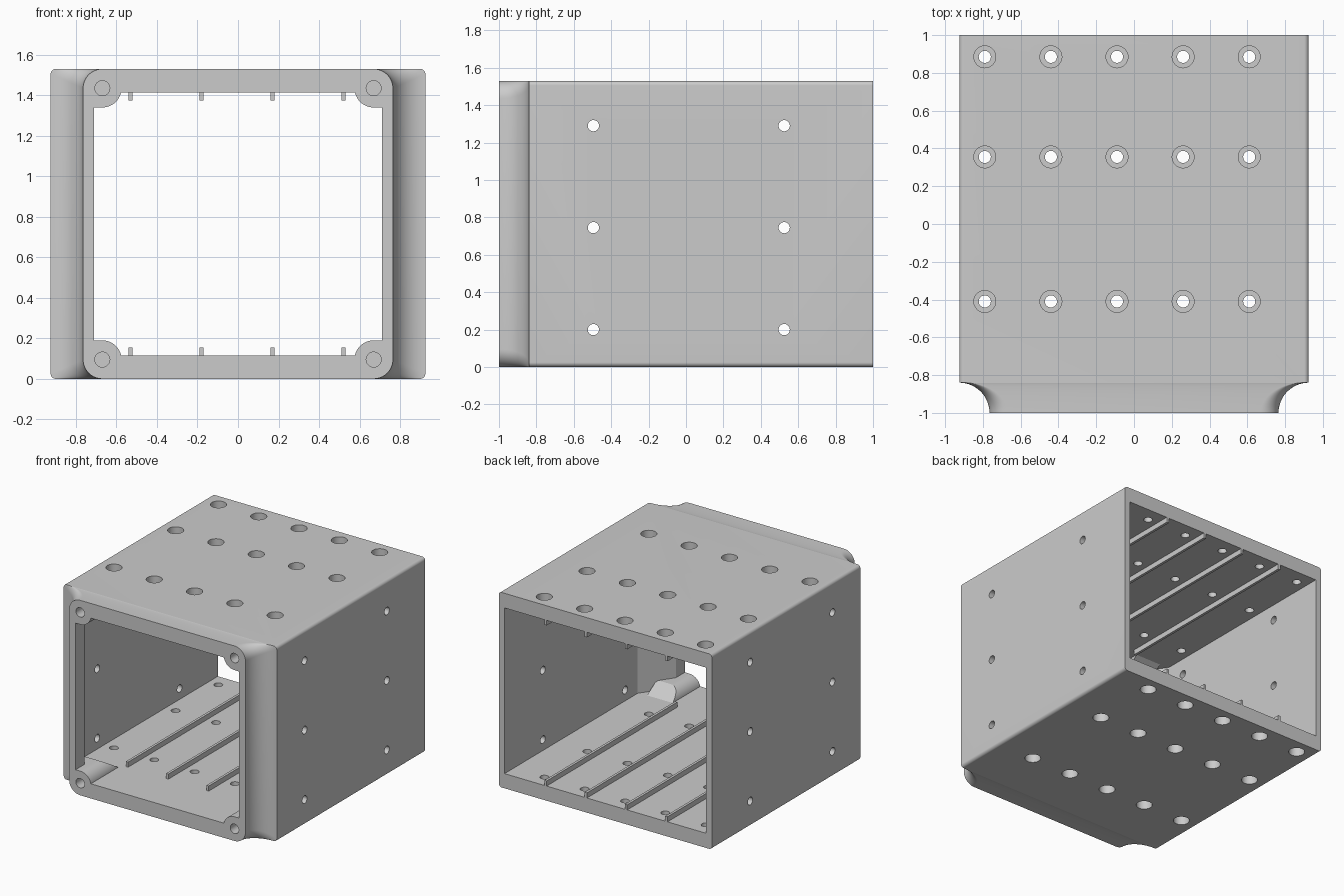
import bpy, bmesh, math
from mathutils import Vector

if "Cube" in bpy.data.objects:
    bpy.data.objects.remove(bpy.data.objects["Cube"])

W, H = 0.925, 1.53            # half width, height
FLOOR, CEIL = 0.115, 1.415    # inner floor and ceiling
NECK, CUT = 0.765, 0.16       # half width at the front, radius of corner scoops

grey = bpy.data.materials.new("grey")
grey.diffuse_color = (0.6, 0.6, 0.6, 1)
grey.use_nodes = True
grey.node_tree.nodes["Principled BSDF"].inputs["Base Color"].default_value = grey.diffuse_color


def loft(bm, rings):
    """Skin a closed solid through rings of equal point count."""
    vs = [[bm.verts.new(p) for p in r] for r in rings]
    n = len(vs[0])
    for a, b in zip(vs, vs[1:]):
        for i in range(n):
            j = (i + 1) % n
            bm.faces.new((a[i], a[j], b[j], b[i]))
    bm.faces.new(vs[0][::-1])
    bm.faces.new(vs[-1])


def make(name, solids):
    bm = bmesh.new()
    for rings in solids:
        loft(bm, rings)
    bmesh.ops.recalc_face_normals(bm, faces=bm.faces[:])
    me = bpy.data.meshes.new(name)
    bm.to_mesh(me)
    bm.free()
    me.materials.append(grey)
    ob = bpy.data.objects.new(name, me)
    bpy.context.collection.objects.link(ob)
    return ob


def cut(ob, cutter):
    m = ob.modifiers.new("cut", "BOOLEAN")
    m.operation, m.solver, m.object = "DIFFERENCE", "EXACT", cutter
    bpy.context.view_layer.objects.active = ob
    bpy.ops.object.modifier_apply(modifier=m.name)
    bpy.data.objects.remove(cutter)


def rounded_ring(y, w, r, seg=10):
    """Rounded rectangle in the xz plane."""
    pts = []
    for k, (sx, top) in enumerate(((1, 1), (-1, 1), (-1, 0), (1, 0))):
        cx, cz = sx * (w - r), (H - r if top else r)
        for i in range(seg + 1):
            a = math.pi / 2 * (k + i / seg)
            pts.append((cx + r * math.cos(a), y, cz + r * math.sin(a)))
    return pts


def circle(center, axis, r, n=32):
    """Ring of points around an axis (0 = x, 1 = y, 2 = z)."""
    pts = []
    for i in range(n):
        a = 2 * math.pi * i / n
        p = [r * math.cos(a), r * math.sin(a)]
        p.insert(axis, 0)
        pts.append(Vector(center) + Vector(p))
    return pts


# Outer body: scooped front corners blending into the box
rings = []
for i in range(17):
    a = math.pi / 2 * i / 16
    w = W - CUT * math.cos(a)
    rings.append(rounded_ring(-1 + CUT * math.sin(a), w, 0.095 - 0.07 * (w - NECK) / CUT))
rings.append(rounded_ring(1, W, 0.025))
body = make("housing", [rings])

# Inner cavity narrowing to the front opening
plan = [(0.875, 1.1), (0.875, -0.65), (0.71, -0.89), (0.71, -1.1)]
plan += [(-x, y) for x, y in reversed(plan)]
cavity = make("cavity", [[[(x, y, z) for x, y in plan] for z in (FLOOR, CEIL)]])

# Screw bosses with sloped ends stay standing in the four front corners
bosses = []
for sx in (1, -1):
    for top in (0, 1):
        prof = [(0.8, -0.05), (0.8, 0.19)]
        prof += [(0.67 + 0.095 * math.cos(a), 0.095 + 0.095 * math.sin(a))
                 for a in (math.pi / 2 * (1 + i / 12) for i in range(13))]
        prof += [(0.575, -0.05)]
        bosses.append([[(sx * x, y0 + (0.19 - z) * s, H - z if top else z) for x, z in prof]
                       for y0, s in ((-1.2, 0), (-0.78, 1.6))])
cut(cavity, make("boss_blank", bosses))
cut(body, cavity)

# Drilled holes
holes = []
for sx in (1, -1):
    for z in (0.095, H - 0.095):          # blind screw holes in the bosses
        holes.append([circle((sx * 0.67, y, z), 1, 0.037) for y in (-1.1, -0.82)])
    for y in (-0.495, 0.525):             # side wall holes
        for z in (0.2, 0.745, 1.29):
            holes.append([circle((sx * x, y, z), 0, 0.03) for x in (0.8, 1.0)])
for x in (-0.79, -0.44, -0.09, 0.26, 0.61):   # counterbored holes, top and bottom
    for y in (0.885, 0.355, -0.41):
        for top in (0, 1):
            holes.append([circle((x, y, H - z if top else z), 2, r)
                          for z, r in ((-0.1, 0.058), (0.07, 0.058), (0.07, 0.032), (0.2, 0.032))])
cut(body, make("drill", holes))

# Guide ribs on floor and ceiling
ribs = []
for x in (-0.53, -0.18, 0.17, 0.52):
    for z0, z1 in ((FLOOR - 0.01, 0.155), (1.375, CEIL + 0.01)):
        ribs.append([[(x + dx, y, z) for dx, z in ((-0.01, z0), (0.01, z0), (0.01, z1), (-0.01, z1))]
                     for y in (-0.62, 1)])
rails = make("guide_ribs", ribs)

bpy.ops.object.select_all(action="DESELECT")
body.select_set(True)
bpy.context.view_layer.objects.active = body
bpy.ops.object.shade_smooth_by_angle(angle=math.radians(30))
